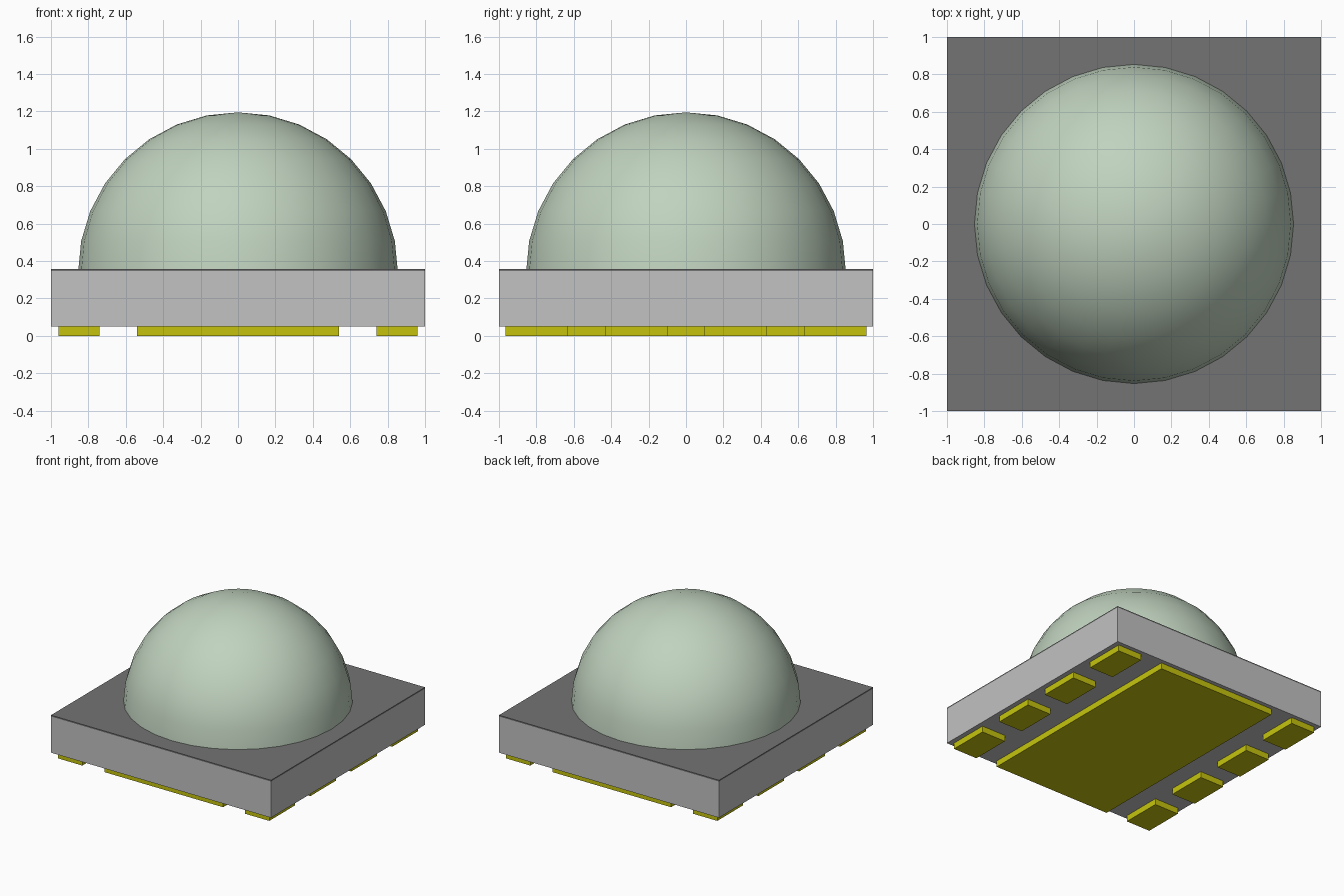
import bpy, bmesh, math

cube = bpy.data.objects.get("Cube")
if cube:
    bpy.data.objects.remove(cube, do_unlink=True)


def material(name, rgb):
    m = bpy.data.materials.new(name)
    m.use_nodes = True
    m.diffuse_color = (*rgb, 1)
    m.node_tree.nodes["Principled BSDF"].inputs["Base Color"].default_value = (*rgb, 1)
    return m


LIGHT_GREY = material("light grey ceramic", (0.54, 0.54, 0.54))
DARK_GREY = material("dark grey surface", (0.175, 0.175, 0.175))
GOLD = material("yellow contact", (0.56, 0.55, 0.004))
LENS = material("pale green lens", (0.53, 0.65, 0.52))


def box(name, x, y, z, mat):
    """Box from (min, max) ranges on each axis."""
    bm = bmesh.new()
    bmesh.ops.create_cube(bm, size=1)
    for v in bm.verts:
        v.co = [(lo + hi) / 2 + c * (hi - lo) for c, (lo, hi) in zip(v.co, (x, y, z))]
    return finish(name, bm, mat)


def finish(name, bm, mat):
    mesh = bpy.data.meshes.new(name)
    bm.to_mesh(mesh)
    bm.free()
    mesh.materials.append(mat)
    obj = bpy.data.objects.new(name, mesh)
    bpy.context.collection.objects.link(obj)
    return obj


# Square package: light body with a thin dark top layer
box("package_body", (-1, 1), (-1, 1), (0.05, 0.347), LIGHT_GREY)
box("top_layer", (-1, 1), (-1, 1), (0.347, 0.358), DARK_GREY)

# Underside contacts: one large centre pad, four small pads per side
box("center_pad", (-0.54, 0.54), (-0.965, 0.965), (0, 0.05), GOLD)
for side, label in ((-1, "right"), (1, "left")):
    for i in range(4):
        yc = -0.798 + i * 0.532
        x = sorted((side * 0.74, side * 0.96))
        box(f"{label}_pad_{i + 1}", x, (yc - 0.167, yc + 0.167), (0, 0.05), GOLD)

# Dome lens: upper half of a sphere seated in the top layer
R, CENTER_Z = 0.855, 0.34
bm = bmesh.new()
bmesh.ops.create_uvsphere(bm, u_segments=32, v_segments=16, radius=R)
bmesh.ops.bisect_plane(bm, geom=bm.verts[:] + bm.edges[:] + bm.faces[:],
                       plane_co=(0, 0, 0.001), plane_no=(0, 0, 1), clear_inner=True)
bmesh.ops.translate(bm, verts=bm.verts[:], vec=(0, 0, CENTER_Z))
dome = finish("dome_lens", bm, LENS)
bpy.ops.object.select_all(action="DESELECT")
dome.select_set(True)
bpy.context.view_layer.objects.active = dome
bpy.ops.object.shade_smooth_by_angle(angle=math.radians(40))
